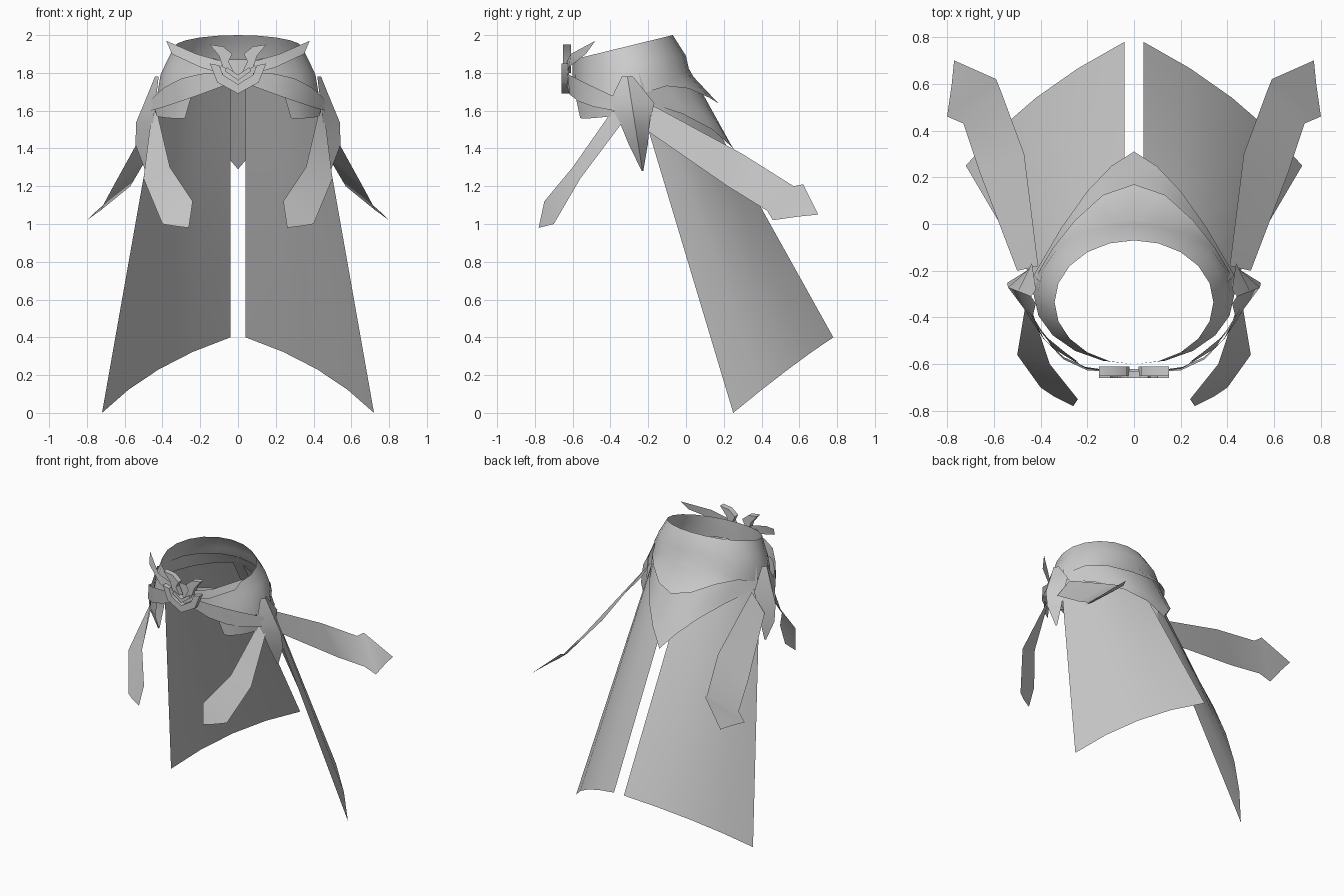
import bpy, bmesh
from math import sin, cos, pi, radians
from mathutils import Vector

default_cube = bpy.data.objects.get("Cube")
if default_cube:
    bpy.data.objects.remove(default_cube, do_unlink=True)

# One plain cloth colour
grey = (.6, .6, .6, 1)
cloth = bpy.data.materials.new("plain_grey")
cloth.use_nodes = True
cloth.diffuse_color = grey
cloth.node_tree.nodes["Principled BSDF"].inputs["Base Color"].default_value = grey


def finish(name, bm):
    """Turn a half mesh into a mirrored, shaded object."""
    mesh = bpy.data.meshes.new(name)
    bm.to_mesh(mesh)
    bm.free()
    mesh.materials.append(cloth)
    part = bpy.data.objects.new(name, mesh)
    bpy.context.collection.objects.link(part)
    mirror = part.modifiers.new("mirror", 'MIRROR')
    mirror.use_clip = True
    bpy.ops.object.select_all(action='DESELECT')
    part.select_set(True)
    bpy.context.view_layer.objects.active = part
    bpy.ops.object.shade_smooth_by_angle(angle=radians(40))


def sheet(name, rows):
    """Skin a cloth sheet over rows of points with equal counts."""
    bm = bmesh.new()
    grid = [[bm.verts.new(point) for point in row] for row in rows]
    for upper, lower in zip(grid, grid[1:]):
        for i in range(len(upper) - 1):
            bm.faces.new((upper[i], lower[i], lower[i + 1], upper[i + 1]))
    finish(name, bm)


def bend(start, middle, end, steps=4):
    """Smooth curve passing through three points."""
    start, middle, end = Vector(start), Vector(middle), Vector(end)
    pull = middle * 2 - (start + end) / 2
    curve = []
    for i in range(steps + 1):
        t = i / steps
        curve.append(start.lerp(pull, t).lerp(pull.lerp(end, t), t))
    return curve


def drape(name, upper, lower, steps=4):
    """Hang a sheet between an upper and a lower curve."""
    rows = []
    for i in range(steps + 1):
        rows.append([a.lerp(b, i / steps) for a, b in zip(upper, lower)])
    sheet(name, rows)


def ribbon(name, left, right):
    """Strip of cloth between two matching edges."""
    sheet(name, list(zip(left, right)))


def plate(name, outline, front, back):
    """Extrude an outline, leaving the mirror plane open."""
    bm = bmesh.new()
    face = bm.faces.new([bm.verts.new((x, front, z)) for x, z in outline])
    result = bmesh.ops.extrude_face_region(bm, geom=[face])
    for item in result["geom"]:
        if isinstance(item, bmesh.types.BMVert):
            item.co.y = back
    seam = [f for f in bm.faces if all(v.co.x == 0 for v in f.verts)]
    bmesh.ops.delete(bm, geom=seam, context='FACES_ONLY')
    bmesh.ops.recalc_face_normals(bm, faces=bm.faces)
    finish(name, bm)


def waist_row(radius, back, back_z, front_z, tip=0, sag=0):
    """Half ring from back to front, with an optional point at the back."""
    front, steps, row = -.6, 10, []
    for i in range(steps + 1):
        turn = pi * i / steps
        point = tip * max(0, cos(turn)) ** 4
        side = (1 - cos(turn)) / 2
        x = radius * sin(turn) if 0 < i < steps else 0
        y = back + (front - back) * side + point
        z = back_z + (front_z - back_z) * side - point - sag * sin(turn) ** 4
        row.append((x, y, z))
    return row


# Waist wrap with a pointed back hem
sheet("waist_wrap", [
    waist_row(radius=.34, back=-.07, back_z=2, front_z=1.87),
    waist_row(radius=.38, back=0, back_z=1.89, front_z=1.82),
    waist_row(radius=.41, back=.02, back_z=1.8, front_z=1.78),
    waist_row(radius=.43, back=0, back_z=1.81, front_z=1.73, tip=.17, sag=.1),
])

# Second pointed layer beneath the wrap
drape("back_point",
      upper=bend((0, 0, 1.85), (.25, -.08, 1.84), (.4, -.25, 1.8)),
      lower=bend((0, .31, 1.29), (.2, .14, 1.5), (.43, -.22, 1.65)))

# Long panels split down the back
drape("long_panel",
      upper=bend((.04, 0, 1.8), (.28, -.1, 1.75), (.42, -.26, 1.7)),
      lower=bend((.04, .78, .4), (.42, .54, .23), (.72, .25, 0)))

# Sash bands running from the buckle to the knots
drape("front_sash",
      upper=bend((.08, -.63, 1.8), (.3, -.58, 1.77), (.46, -.35, 1.66)),
      lower=bend((.08, -.63, 1.73), (.3, -.57, 1.65), (.46, -.38, 1.6)), steps=1)

# Sash ends standing up and out from the buckle
ribbon("sash_tail",
       left=[(.08, -.63, 1.86), (.22, -.61, 1.9), (.38, -.48, 1.97)],
       right=[(.1, -.63, 1.8), (.2, -.62, 1.83), (.35, -.53, 1.9)])

# Short flaps below the sash
drape("short_flap",
      upper=bend((.24, -.59, 1.7), (.35, -.52, 1.7), (.45, -.38, 1.64)),
      lower=bend((.28, -.56, 1.56), (.36, -.5, 1.56), (.43, -.4, 1.57)), steps=1)

# Side knots: a ridge that swells outward and tapers to a point
knot_rows = []
for z, half_width, bulge in [(1.78, .03, .02), (1.64, .12, .06), (1.54, .08, .09),
                             (1.42, .05, .08), (1.28, .004, .01)]:
    fall = (1.78 - z) * 2
    edge, middle = .42 + .06 * fall, -.31 + .08 * fall
    knot_rows.append([(edge, middle - half_width, z),
                      (edge + bulge, middle, z),
                      (edge, middle + half_width, z)])
sheet("side_knot", knot_rows)

# Ribbons hanging forward and trailing backward from the knots
ribbon("front_ribbon",
       left=[(.46, -.32, 1.56), (.5, -.56, 1.24), (.4, -.7, 1), (.34, -.74, .99)],
       right=[(.43, -.39, 1.6), (.36, -.6, 1.3), (.24, -.75, 1.12), (.26, -.78, .98)])
ribbon("back_ribbon",
       left=[(.41, -.18, 1.63), (.47, .3, 1.37), (.57, .57, 1.2),
             (.59, .62, 1.21), (.77, .7, 1.05)],
       right=[(.5, -.2, 1.49), (.66, .22, 1.2), (.73, .43, 1.07),
              (.8, .46, 1.02), (.78, .6, 1.04)])

# Buckle: outer crest, inner chevron and a pair of horns
plate("buckle_crest", [(0, 1.69), (.11, 1.75), (.15, 1.85), (.1, 1.84),
                       (.08, 1.79), (0, 1.74)], front=-.66, back=-.62)
plate("buckle_chevron", [(0, 1.76), (.07, 1.81), (.06, 1.83), (0, 1.79)],
      front=-.66, back=-.63)
plate("buckle_horn", [(.02, 1.8), (.05, 1.86), (.03, 1.9), (.08, 1.94),
                      (.15, 1.95), (.1, 1.89), (.08, 1.83)], front=-.65, back=-.61)
